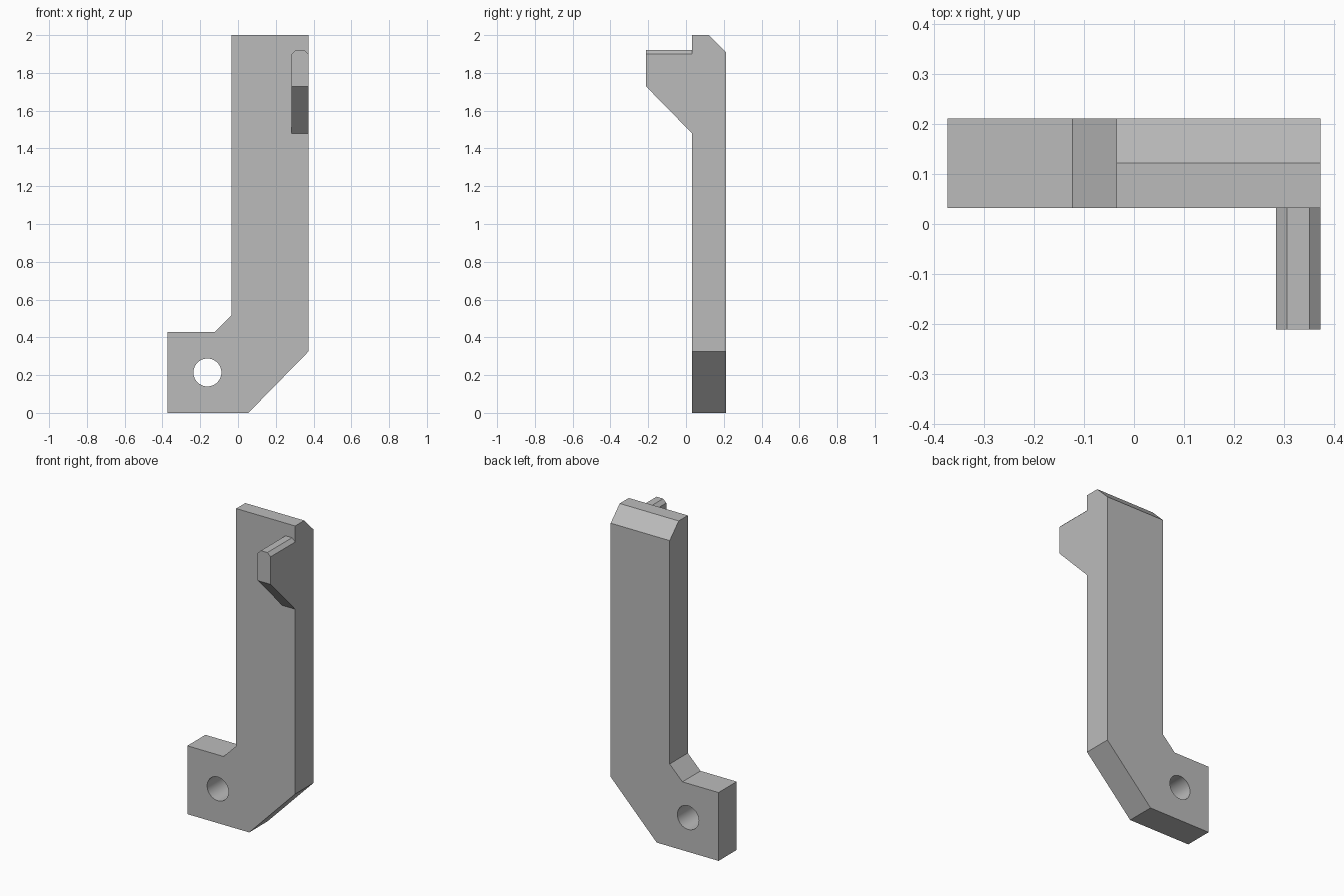
import bpy
import bmesh
from mathutils import Vector

default = bpy.data.objects.get("Cube")
if default:
    bpy.data.objects.remove(default, do_unlink=True)

grey = bpy.data.materials.new("plain grey")
grey.use_nodes = True
colour = (0.5, 0.5, 0.5, 1)
grey.diffuse_color = colour
grey.node_tree.nodes["Principled BSDF"].inputs["Base Color"].default_value = colour


def extruded(name, profile, y0, y1, cut_point, cut_normal):
    """Extrude an x-z profile along y, then slice one sloped side off it."""
    bm = bmesh.new()
    face = bm.faces.new([bm.verts.new((x, y0, z)) for x, z in profile])
    ext = bmesh.ops.extrude_face_region(bm, geom=[face], use_keep_orig=True)
    moved = [g for g in ext["geom"] if isinstance(g, bmesh.types.BMVert)]
    bmesh.ops.translate(bm, verts=moved, vec=(0, y1 - y0, 0))
    cut = bmesh.ops.bisect_plane(
        bm, geom=bm.verts[:] + bm.edges[:] + bm.faces[:], dist=1e-5,
        plane_co=Vector(cut_point), plane_no=Vector(cut_normal), clear_outer=True)
    bmesh.ops.holes_fill(bm, edges=[e for e in bm.edges if e.is_boundary])
    bmesh.ops.recalc_face_normals(bm, faces=bm.faces[:])
    mesh = bpy.data.meshes.new(name)
    bm.to_mesh(mesh)
    bm.free()
    mesh.materials.append(grey)
    obj = bpy.data.objects.new(name, mesh)
    bpy.context.collection.objects.link(obj)
    return obj


RIGHT, FRONT, BACK = 0.373, 0.032, 0.211

# Upright with angled foot and a sloped back edge at the top
arm = extruded(
    "bracket_arm",
    [(-0.373, 0), (0.055, 0), (RIGHT, 0.325), (RIGHT, 2), (-0.035, 2),
     (-0.035, 0.515), (-0.123, 0.427), (-0.373, 0.427)],
    FRONT, BACK, (0, 0.122, 2), (0, 1, 1))

# Hook tab with chamfered top edges and a sloped underside
tab = extruded(
    "hook_tab",
    [(0.284, 1.4), (RIGHT, 1.4), (RIGHT, 1.9), (0.351, 1.921),
     (0.306, 1.921), (0.284, 1.9)],
    -BACK, FRONT, (0, -BACK, 1.728), (0, -0.248, -0.243))

# Round hole through the foot
bpy.ops.mesh.primitive_cylinder_add(
    vertices=48, radius=0.074, depth=0.6,
    location=(-0.162, 0.12, 0.214), rotation=(1.5707963, 0, 0))
cutter = bpy.context.object
cutter.name = "hole_cutter"
cutter.data.materials.append(grey)

# Join the tab and drill the hole
bpy.context.view_layer.objects.active = arm
for label, operand, mode in (("tab", tab, "UNION"), ("hole", cutter, "DIFFERENCE")):
    mod = arm.modifiers.new(label, "BOOLEAN")
    mod.operation = mode
    mod.solver = "EXACT"
    mod.object = operand
    bpy.ops.object.modifier_apply(modifier=label)
    bpy.data.objects.remove(operand, do_unlink=True)

bpy.ops.object.select_all(action="DESELECT")
arm.select_set(True)
bpy.ops.object.shade_smooth_by_angle(angle=0.5)
